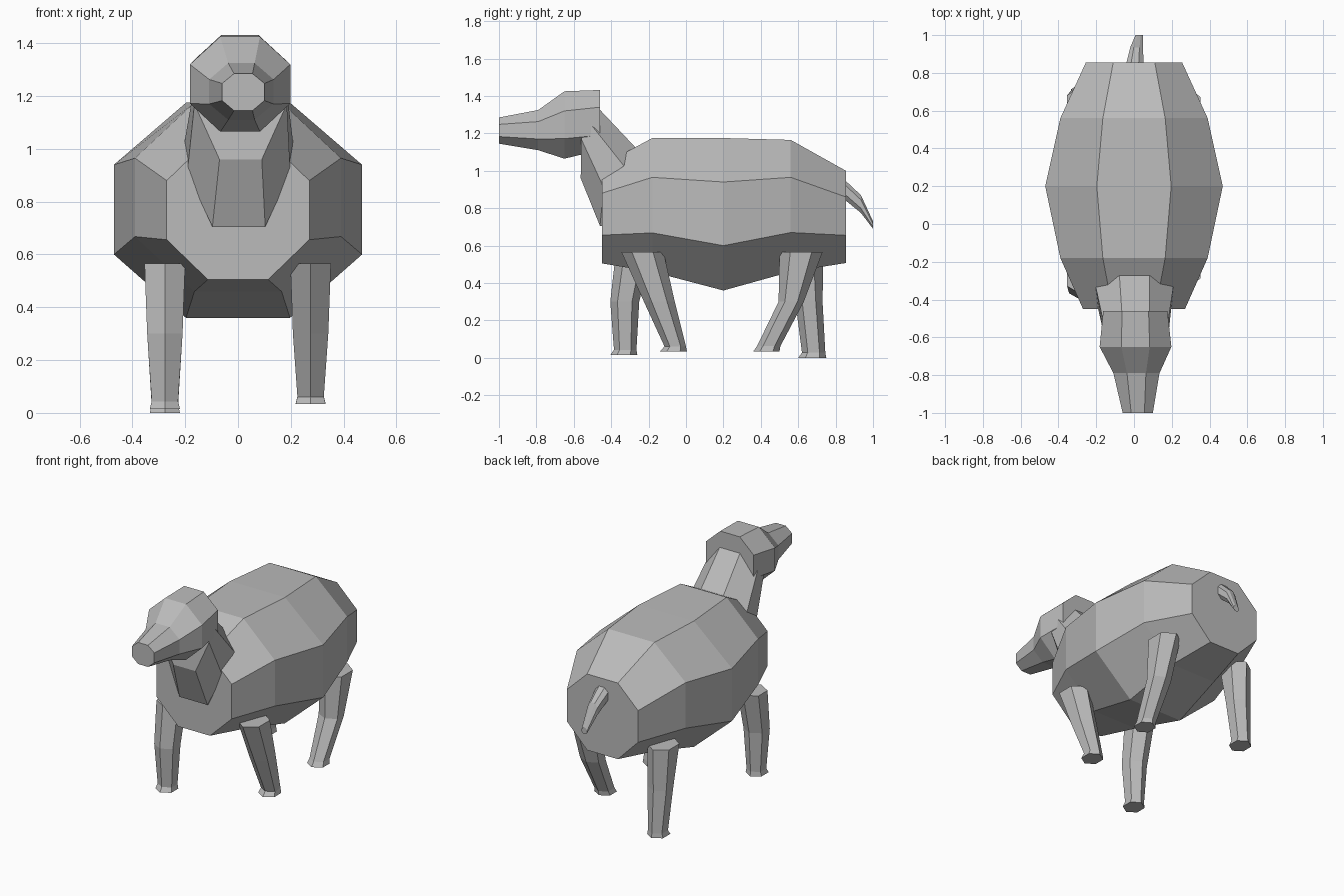
import bpy
import bmesh
import math

if "Cube" in bpy.data.objects:
    bpy.data.objects.remove(bpy.data.objects["Cube"])

wool = bpy.data.materials.new("plain grey")
wool.use_nodes = True
GREY = (0.5, 0.5, 0.5, 1)
wool.diffuse_color = GREY
wool.node_tree.nodes["Principled BSDF"].inputs["Base Color"].default_value = GREY


def loft(name, rings):
    """Skin a row of equal-sized rings and cap both ends."""
    bm = bmesh.new()
    rows = [[bm.verts.new(p) for p in ring] for ring in rings]
    n = len(rows[0])
    for a, b in zip(rows, rows[1:]):
        for i in range(n):
            j = (i + 1) % n
            bm.faces.new((a[i], a[j], b[j], b[i]))
    bm.faces.new(rows[0])
    bm.faces.new(rows[-1])
    bmesh.ops.recalc_face_normals(bm, faces=bm.faces)
    mesh = bpy.data.meshes.new(name)
    bm.to_mesh(mesh)
    bm.free()
    mesh.materials.append(wool)
    obj = bpy.data.objects.new(name, mesh)
    bpy.context.collection.objects.link(obj)
    return obj


def mirrored(points, cx=0.0):
    """Octagon from its +x half, listed bottom to top."""
    right = [(cx + x, y, z) for x, y, z in points]
    left = [(cx - x, y, z) for x, y, z in reversed(points)]
    return right + left


def octagon(y, side, flat, heights, cx=0.0):
    """Upright octagon; heights run bottom, low, high, top."""
    return mirrored([(x, y, z) for x, z in zip((flat, side, side, flat), heights)], cx)


def hexagon(x, half_x, y0, y1, z):
    """Level hexagon with its corners to the front and back."""
    cy, ry = (y0 + y1) / 2, (y1 - y0) / 2
    ring = []
    for k in range(6):
        a = math.radians(60 * k)
        ring.append((x + half_x * math.sin(a) / math.sin(math.pi / 3), cy + ry * math.cos(a), z))
    return ring


# Barrel body
loft("body", [
    octagon(-0.45, 0.27, 0.114, (0.505, 0.656, 0.88, 1.03)),
    octagon(-0.18, 0.39, 0.165, (0.46, 0.668, 0.965, 1.175)),
    octagon(0.2, 0.47, 0.197, (0.36, 0.60, 0.94, 1.175)),
    octagon(0.56, 0.39, 0.165, (0.46, 0.67, 0.965, 1.165)),
    octagon(0.855, 0.255, 0.11, (0.507, 0.655, 0.86, 1.0)),
])

# Neck, leaning forward into the head
loft("neck", [
    mirrored([(0.10, -0.40, 0.705), (0.18, -0.37, 0.90), (0.19, -0.30, 1.0), (0.08, -0.25, 1.08)]),
    mirrored([(0.10, -0.46, 0.705), (0.195, -0.44, 0.91), (0.205, -0.335, 1.03), (0.08, -0.275, 1.13)], 0.003),
    mirrored([(0.08, -0.563, 0.96), (0.175, -0.56, 1.17), (0.165, -0.55, 1.3), (0.07, -0.53, 1.4)], 0.01),
])

# Head tapering to the muzzle
loft("head", [
    octagon(-0.46, 0.17, 0.07, (1.11, 1.19, 1.34, 1.432), 0.007),
    octagon(-0.65, 0.19, 0.075, (1.065, 1.172, 1.32, 1.425), 0.008),
    octagon(-0.79, 0.122, 0.05, (1.11, 1.17, 1.263, 1.325), 0.013),
    octagon(-1.0, 0.08, 0.035, (1.145, 1.183, 1.248, 1.285), 0.02),
])

# Drooping tail
loft("tail", [
    octagon(0.83, 0.045, 0.02, (0.85, 0.88, 0.93, 0.96), 0.005),
    octagon(0.855, 0.045, 0.02, (0.84, 0.87, 0.92, 0.945), 0.005),
    octagon(0.935, 0.034, 0.015, (0.775, 0.80, 0.845, 0.87), 0.014),
    octagon(1.0, 0.02, 0.008, (0.69, 0.70, 0.715, 0.73), 0.028),
])


# Legs in mid-stride: front and back extent of each level, plus sole height
def leg(name, x, sole, spans):
    levels = (0.565, 0.3, sole + 0.028, sole)
    widths = (0.077, 0.067, 0.05, 0.057)
    loft(name, [hexagon(x, w, y0, y1, z) for (y0, y1), w, z in zip(spans, widths, levels)])


leg("front_left_leg", 0.275, 0.033, [(-0.345, -0.12), (-0.225, -0.06), (-0.115, 0.0), (-0.14, 0.005)])
leg("front_right_leg", -0.277, 0.015, [(-0.375, -0.19), (-0.405, -0.25), (-0.385, -0.265), (-0.405, -0.26)])
leg("back_left_leg", 0.275, 0.035, [(0.5, 0.73), (0.495, 0.63), (0.38, 0.505), (0.36, 0.5)])
leg("back_right_leg", -0.277, 0.0, [(0.52, 0.735), (0.585, 0.73), (0.62, 0.745), (0.6, 0.75)])
